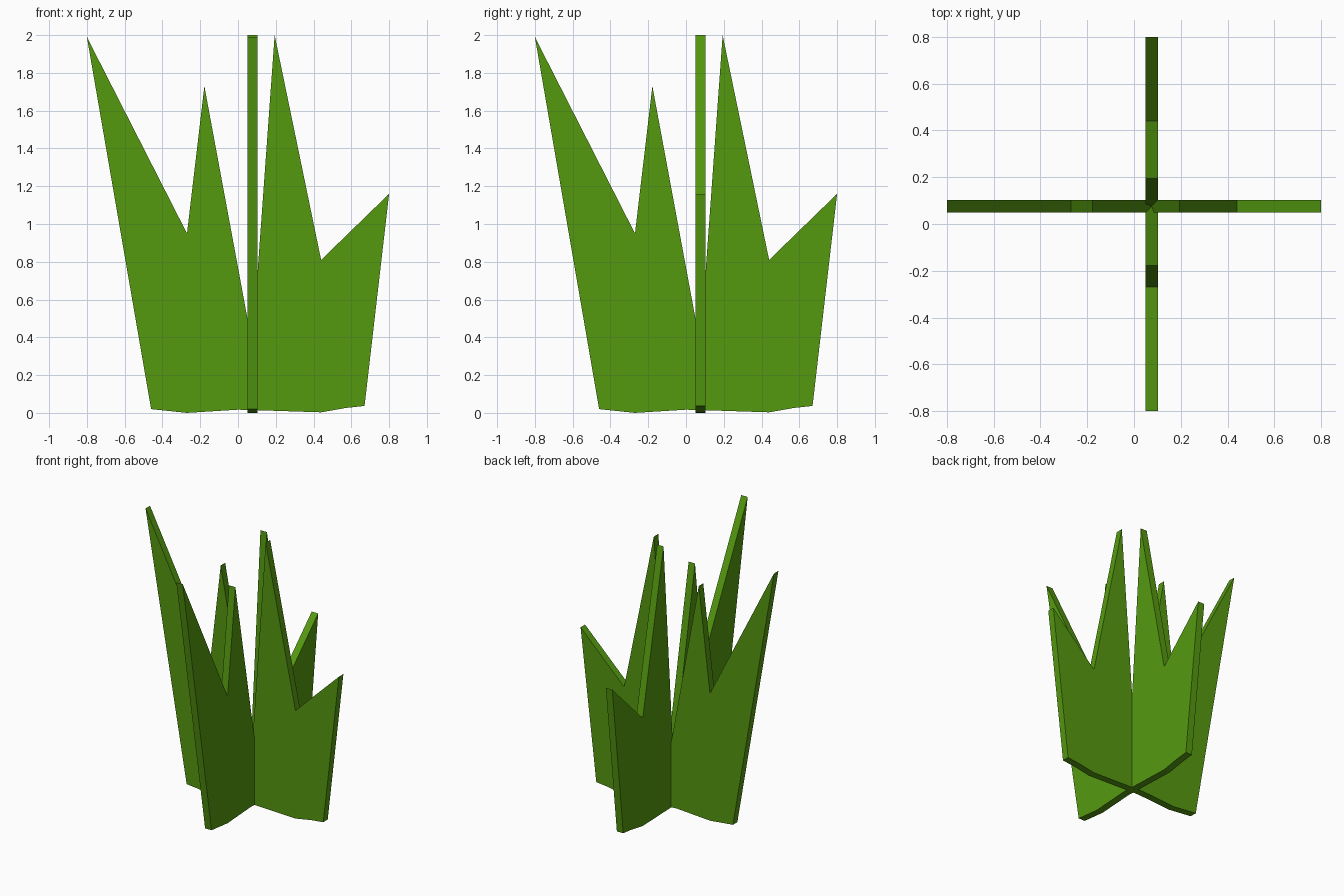
import bpy
import bmesh

if "Cube" in bpy.data.objects:
    bpy.data.objects.remove(bpy.data.objects["Cube"])

# Jagged grass silhouette (across, up)
PROFILE = [(-0.46, 0.02), (-0.27, 0.0), (0.0, 0.017), (0.075, 0.015), (0.44, 0.003),
           (0.57, 0.026), (0.67, 0.037), (0.80, 1.16), (0.44, 0.81), (0.194, 2.0),
           (0.076, 0.36), (-0.178, 1.73), (-0.27, 0.95), (-0.80, 1.99)]
NEAR, FAR = 0.05, 0.103

green = bpy.data.materials.new("grass_green")
green.diffuse_color = (0.09, 0.32, 0.005, 1)
green.use_nodes = True
green.node_tree.nodes["Principled BSDF"].inputs["Base Color"].default_value = green.diffuse_color


def grass_panel(name, place):
    """Extrude the silhouette into a thin panel; place maps (across, depth, up) to xyz."""
    bm = bmesh.new()
    face = bm.faces.new([bm.verts.new(place(a, NEAR, z)) for a, z in PROFILE])
    ext = bmesh.ops.extrude_face_region(bm, geom=[face], use_keep_orig=True)
    shift = [b - a for a, b in zip(place(0, NEAR, 0), place(0, FAR, 0))]
    moved = [v for v in ext["geom"] if isinstance(v, bmesh.types.BMVert)]
    bmesh.ops.translate(bm, verts=moved, vec=shift)
    bmesh.ops.recalc_face_normals(bm, faces=bm.faces)
    mesh = bpy.data.meshes.new(name)
    bm.to_mesh(mesh)
    bm.free()
    mesh.materials.append(green)
    bpy.context.collection.objects.link(bpy.data.objects.new(name, mesh))


# Two identical panels crossing at right angles
grass_panel("grass_panel_wide", lambda a, d, z: (a, d, z))
grass_panel("grass_panel_deep", lambda a, d, z: (d, a, z))
